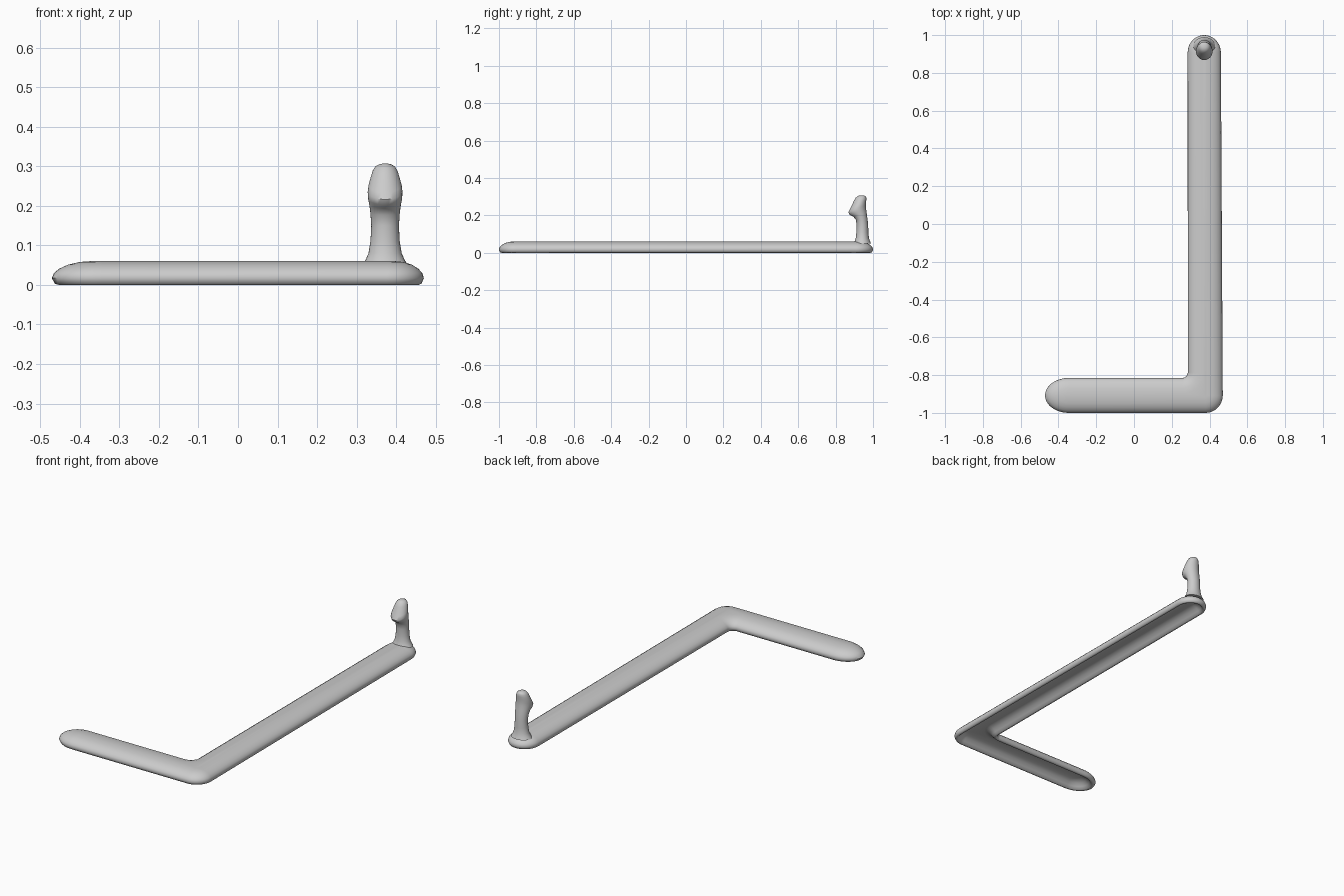
import bpy
import bmesh
from math import sin, cos, radians, pi

cube = bpy.data.objects.get("Cube")
if cube:
    bpy.data.objects.remove(cube, do_unlink=True)

grey = bpy.data.materials.new("plain grey")
grey.use_nodes = True
colour = (0.6, 0.6, 0.6, 1)
grey.diffuse_color = colour
grey.node_tree.nodes["Principled BSDF"].inputs["Base Color"].default_value = colour

HALF = 0.0925            # half the width of an arm
CX, CY = 0.3775, -0.9075  # centre of the corner
FILLET = 0.03            # radius of the inner corner


def arc(cx, cy, rx, ry, start, end, steps):
    """Points along an elliptical arc, angles in degrees."""
    angles = [radians(start + (end - start) * i / steps) for i in range(steps + 1)]
    return [(cx + rx * cos(a), cy + ry * sin(a)) for a in angles]


def outline(inset):
    """L-shaped outline, moved inward by the inset."""
    r = HALF - inset
    k = r / HALF
    f = FILLET + inset
    points = arc(-0.345, CY, 0.126 * k, r, 90, 270, 20)
    points += arc(CX, CY, r, r, -90, 0, 10)
    points += arc(0.372, 0.9075, r * 0.95, r, 0, 180, 20)
    points += arc(CX - HALF - FILLET, CY + HALF + FILLET, f, f, 0, -90, 8)
    return points


def loft(name, rings):
    """Skin closed rings of equal length and cap both ends."""
    bm = bmesh.new()
    loops = [[bm.verts.new(p) for p in ring] for ring in rings]
    n = len(loops[0])
    for a, b in zip(loops, loops[1:]):
        for i in range(n):
            j = (i + 1) % n
            bm.faces.new((a[i], a[j], b[j], b[i]))
    bm.faces.new(loops[0][::-1])
    bm.faces.new(loops[-1])
    bmesh.ops.recalc_face_normals(bm, faces=bm.faces)
    mesh = bpy.data.meshes.new(name)
    bm.to_mesh(mesh)
    bm.free()
    mesh.materials.append(grey)
    obj = bpy.data.objects.new(name, mesh)
    bpy.context.collection.objects.link(obj)
    bpy.ops.object.select_all(action='DESELECT')
    obj.select_set(True)
    bpy.context.view_layer.objects.active = obj
    bpy.ops.object.shade_smooth_by_angle(angle=radians(50))
    return obj


# Hollow L-shaped bar: ceiling of the hollow, rim, rounded side, top (inset, z)
section = [(0.075, 0.040), (0.060, 0.037), (0.043, 0.028), (0.030, 0.014),
           (0.020, 0.002), (0.013, 0.0), (0.006, 0.003), (0.0, 0.017),
           (0.004, 0.030), (0.014, 0.041), (0.030, 0.051), (0.052, 0.058),
           (0.082, 0.061)]
loft("l_shaped_bar", [[(x, y, z) for x, y in outline(d)] for d, z in section])

# Upright peg with a forward-leaning head (z, centre y, half width, half depth, tilt)
peg = [(0.050, 0.943, 0.058, 0.046, 0), (0.062, 0.943, 0.050, 0.041, 0),
       (0.080, 0.943, 0.042, 0.035, 0), (0.110, 0.943, 0.037, 0.032, 0),
       (0.150, 0.943, 0.035, 0.031, 0), (0.180, 0.939, 0.037, 0.031, 0.1),
       (0.203, 0.930, 0.040, 0.036, 0.25), (0.218, 0.919, 0.043, 0.044, 0.35),
       (0.235, 0.915, 0.044, 0.047, 0.4), (0.252, 0.920, 0.042, 0.043, 0.4),
       (0.270, 0.926, 0.037, 0.038, 0.35), (0.287, 0.931, 0.032, 0.033, 0.25),
       (0.299, 0.934, 0.025, 0.026, 0.15), (0.305, 0.935, 0.015, 0.016, 0.05),
       (0.307, 0.935, 0.005, 0.005, 0)]
SIDES = 28
rings = []
for z, cy, rx, ry, tilt in peg:
    angles = [2 * pi * i / SIDES for i in range(SIDES)]
    rings.append([(0.372 + rx * cos(a), cy + ry * sin(a), z + tilt * ry * sin(a))
                  for a in angles])
loft("upright_peg", rings)
